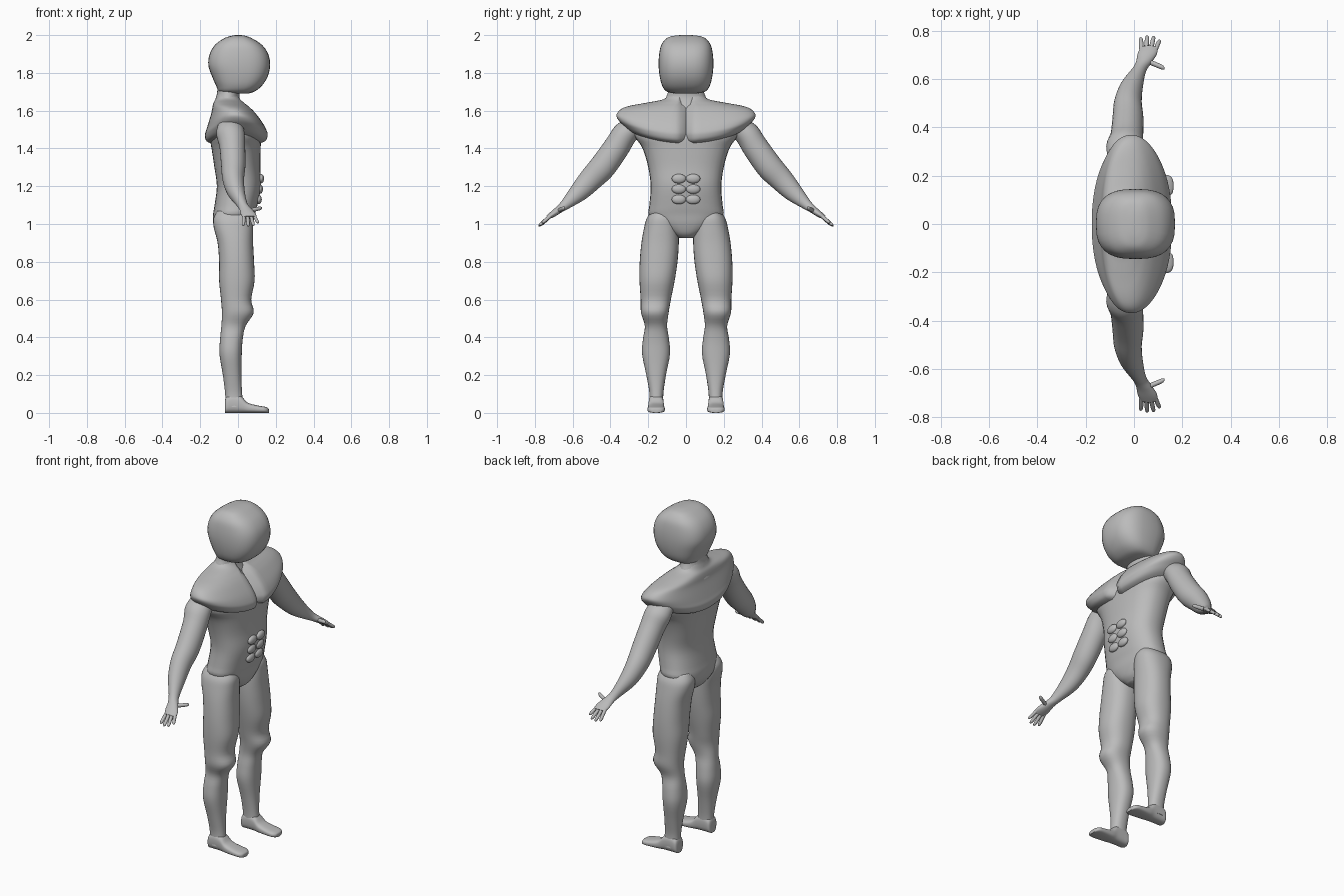
import bpy
import bmesh
from math import cos, sin, pi, exp, copysign
from mathutils import Vector

default_cube = bpy.data.objects.get("Cube")
if default_cube:
    bpy.data.objects.remove(default_cube, do_unlink=True)

# One plain grey for the whole figure
grey = bpy.data.materials.new("plain_grey")
grey.use_nodes = True
colour = (.5, .5, .5, 1)
grey.diffuse_color = colour
grey.node_tree.nodes["Principled BSDF"].inputs["Base Color"].default_value = colour

X, Y, Z = Vector((1, 0, 0)), Vector((0, 1, 0)), Vector((0, 0, 1))


def smooth_rows(rows, steps):
    """Pass a smooth curve through rows of numbers."""
    result = []
    for i in range(len(rows) - 1):
        before, start = rows[max(i - 1, 0)], rows[i]
        end, after = rows[i + 1], rows[min(i + 2, len(rows) - 1)]
        for s in range(steps):
            t = s / steps
            result.append([
                b + (c - a) * t / 2 + (a - b * 5 / 2 + c * 2 - d / 2) * t * t
                + ((b - c) * 3 + d - a) * t ** 3 / 2
                for a, b, c, d in zip(before, start, end, after)])
    result.append(rows[-1])
    return result


def finish(name, bm, mirrored):
    bmesh.ops.recalc_face_normals(bm, faces=bm.faces)
    mesh = bpy.data.meshes.new(name)
    bm.to_mesh(mesh)
    bm.free()
    mesh.materials.append(grey)
    part = bpy.data.objects.new(name, mesh)
    bpy.context.collection.objects.link(part)
    if mirrored:
        mirror = part.modifiers.new("other_side", "MIRROR")
        mirror.use_axis = (False, True, False)
        mirror.use_mirror_merge = False
    bpy.ops.object.select_all(action="DESELECT")
    part.select_set(True)
    bpy.context.view_layer.objects.active = part
    bpy.ops.object.shade_smooth_by_angle(angle=pi / 3)
    return part


def loft(name, rows, u, v, sides=32, power=2, steps=4, mirrored=False, warp=None):
    """Skin rounded rings; each row is centre x, y, z and two radii."""
    bm = bmesh.new()
    rings = []
    for x, y, z, ru, rv in smooth_rows(rows, steps):
        ring = []
        for i in range(sides):
            a = 2 * pi * i / sides
            c, s = [copysign(abs(k) ** (2 / power), k) for k in (cos(a), sin(a))]
            point = Vector((x, y, z)) + u * c * ru + v * s * rv
            ring.append(bm.verts.new(warp(point) if warp else point))
        rings.append(ring)
    for low, high in zip(rings, rings[1:]):
        for i in range(sides):
            j = (i + 1) % sides
            bm.faces.new((low[i], low[j], high[j], high[i]))
    bm.faces.new(rings[0])
    bm.faces.new(rings[-1])
    return finish(name, bm, mirrored)


def upright(name, rows, **options):
    """Loft from rows of height, back, front, inner side, outer side."""
    centred = [((b + f) / 2, (i + o) / 2, z, (f - b) / 2, (o - i) / 2)
               for z, b, f, i, o in rows]
    return loft(name, centred, X, Y, **options)


def symmetric(rows):
    return [(z, b, f, -w, w) for z, b, f, w in rows]


# Head and neck
upright("head", symmetric([
    (1.69, -.06, .05, .05), (1.7, -.1, .085, .1), (1.73, -.115, .125, .125),
    (1.78, -.137, .157, .139), (1.84, -.157, .17, .145), (1.9, -.15, .16, .142),
    (1.95, -.12, .125, .13), (1.985, -.07, .07, .1), (1.997, -.03, .035, .06),
    (2, -.01, .01, .02)]), power=2.7)
upright("neck", symmetric([
    (1.6, -.14, .03, .13), (1.66, -.12, .01, .11), (1.7, -.11, .01, .095),
    (1.76, -.11, .03, .09)]))


# Broad chest and shoulder mass, raised at the arms and split at the breastbone
def shape_chest(p):
    lift = max(0, 1.64 - p.z) * .4 * (p.y / .37) ** 2
    groove = .045 * exp(-(p.y / .026) ** 4) if p.x > 0 else 0
    return p + Vector((-groove, 0, lift))


upright("chest_and_shoulders", symmetric([
    (1.42, -.12, .09, .2), (1.437, -.165, .145, .29), (1.47, -.175, .158, .335),
    (1.5, -.167, .15, .36), (1.54, -.155, .128, .368), (1.59, -.14, .09, .345),
    (1.62, -.135, .06, .3), (1.64, -.13, .035, .22), (1.66, -.12, .015, .12),
    (1.69, -.11, 0, .09)]), sides=96, power=2.2, warp=shape_chest)

# Waist and pelvis
upright("torso", symmetric([
    (.925, -.06, .03, .04), (.95, -.1, .06, .08), (1, -.13, .08, .16),
    (1.05, -.132, .09, .198), (1.1, -.124, .103, .194), (1.2, -.112, .122, .187),
    (1.3, -.125, .118, .2), (1.4, -.14, .12, .23), (1.46, -.15, .12, .27),
    (1.5, -.14, .1, .28)]), power=2.4)

# Stomach muscles in pairs
for row in range(3):
    bm = bmesh.new()
    bmesh.ops.create_uvsphere(bm, u_segments=20, v_segments=12, radius=1)
    for vert in bm.verts:
        vert.co = Vector((.11 + row * .006 + vert.co.x * .016,
                          .038 + vert.co.y * .038,
                          1.13 + row * .055 + vert.co.z * .025))
    finish("stomach_muscle_" + "abc"[row], bm, True)

# Legs with kneecap and calf
upright("leg", [
    (1.07, -.11, .06, .08, .18), (1.03, -.13, .078, .05, .208),
    (.98, -.128, .08, .04, .222), (.9, -.108, .08, .038, .236),
    (.8, -.1, .085, .045, .245), (.7, -.1, .088, .06, .246),
    (.6, -.09, .07, .08, .24), (.53, -.085, .083, .092, .238),
    (.46, -.088, .04, .1, .218), (.39, -.095, .025, .09, .228),
    (.31, -.098, .02, .085, .232), (.2, -.08, .018, .106, .21),
    (.1, -.068, .022, .12, .193), (.03, -.066, .03, .12, .198)],
    power=2.3, mirrored=True)

# Feet, from heel to toes
foot_rows = [(-.07, .06, .025), (-.062, .085, .037), (-.03, .1, .039),
             (.015, .09, .04), (.05, .055, .043), (.1, .04, .046),
             (.14, .033, .045), (.158, .026, .032), (.163, .02, .015)]
loft("foot", [(x, .158, h / 2, w, h / 2) for x, h, w in foot_rows],
     Y, Z, power=2.8, mirrored=True)

# Arms hang outward, with ring planes square to the arm
across = Vector((0, .76, .65))
loft("arm", [
    (-.04, .25, 1.54, .06, .05), (-.04, .32, 1.48, .075, .066),
    (-.03, .365, 1.41, .068, .069), (-.025, .44, 1.305, .064, .07),
    (-.025, .505, 1.235, .057, .063), (-.01, .57, 1.165, .047, .05),
    (.02, .635, 1.105, .03, .029), (.04, .67, 1.078, .032, .021),
    (.055, .705, 1.052, .04, .017), (.062, .73, 1.035, .036, .012)],
    X, across, mirrored=True)


# Fingers and thumb
def digit(name, start, end, radius, u, v):
    start, end = Vector(start), Vector(end)
    rows = [(*start.lerp(end, t), radius * k, radius * k)
            for t, k in ((0, 1), (.5, 1), (.85, .9), (.97, .5), (1, .1))]
    loft(name, rows, u, v, sides=12, steps=2, mirrored=True)


tips = [(.028, .772, .992), (.055, .78, .988), (.082, .778, .992), (.106, .762, 1.005)]
for i, tip in enumerate(tips):
    digit("finger_" + "abcd"[i], (.032 + i * .018, .715, 1.045), tip, .0095, X, across)
digit("thumb", (.055, .675, 1.07), (.127, .645, 1.085), .011, Y, Z)
